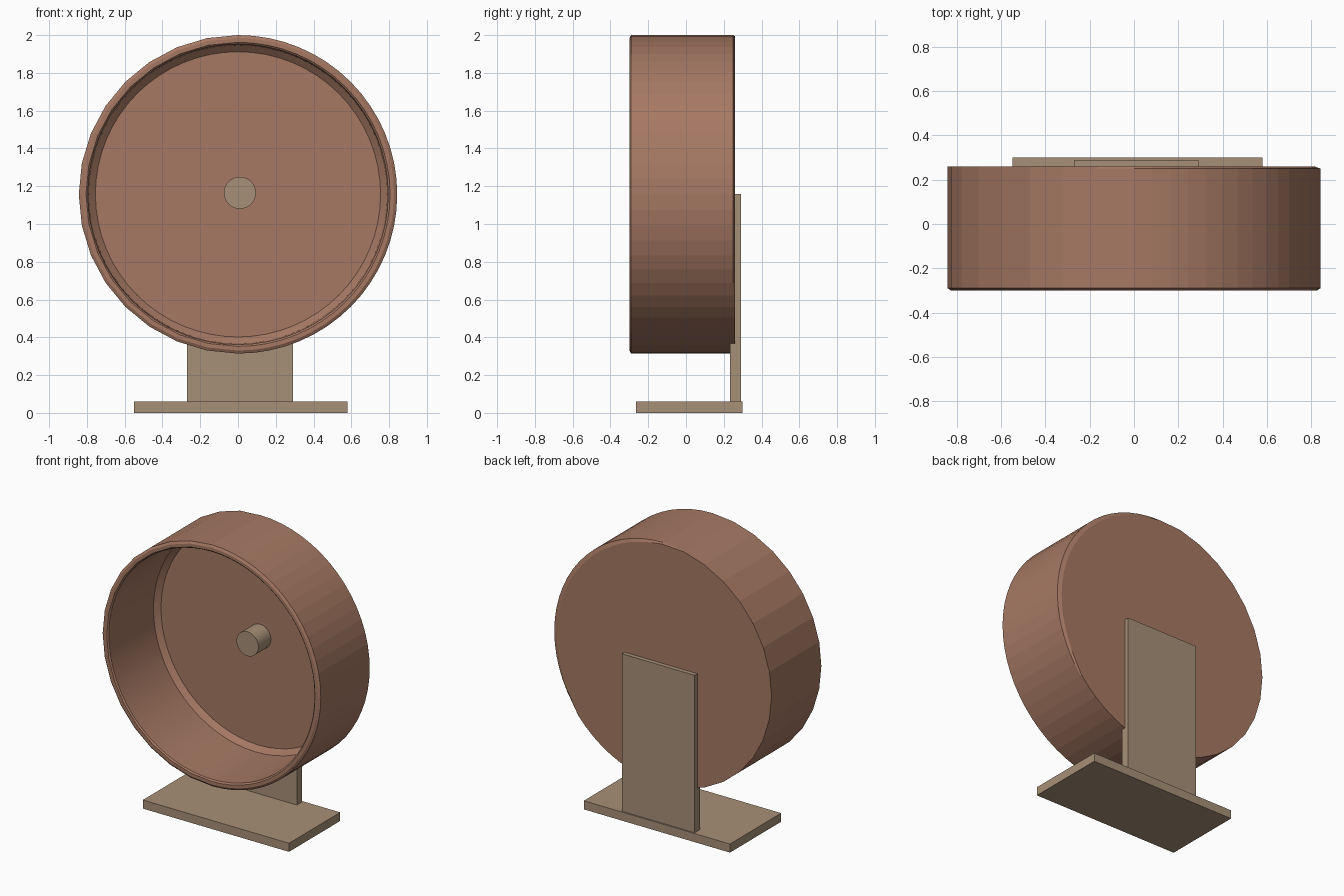
import bpy, bmesh
from math import sin, cos, radians

if "Cube" in bpy.data.objects:
    bpy.data.objects.remove(bpy.data.objects["Cube"])

def material(name, rgb):
    m = bpy.data.materials.new(name)
    m.diffuse_color = (*rgb, 1)
    m.use_nodes = True
    m.node_tree.nodes["Principled BSDF"].inputs["Base Color"].default_value = m.diffuse_color
    return m

wheel_mat = material("wheel_brown", (0.38, 0.19, 0.125))
stand_mat = material("stand_tan", (0.388, 0.278, 0.185))

def finish(bm, name, mat):
    me = bpy.data.meshes.new(name)
    bm.to_mesh(me)
    bm.free()
    me.materials.append(mat)
    ob = bpy.data.objects.new(name, me)
    bpy.context.collection.objects.link(ob)
    return ob

def box(name, lo, hi, mat):
    bm = bmesh.new()
    bmesh.ops.create_cube(bm, size=1)
    for v in bm.verts:
        v.co = [(a + b) / 2 + c * (b - a) for a, b, c in zip(lo, hi, v.co)]
    return finish(bm, name, mat)

def lathe(name, profile, angles, x, z, mat, cap_start=False, cap_end=False):
    """Revolve (radius, y) pairs about y, ordered so faces point outward.
    A radius may be a function of the angle."""
    bm = bmesh.new()
    rings = []
    for r, y in profile:
        ring = []
        for a in angles:
            rad = r(a) if callable(r) else r
            ring.append(bm.verts.new((x + rad * cos(radians(a)), y,
                                      z + rad * sin(radians(a)))))
        rings.append(ring)
    n = len(angles)
    for p, q in zip(rings, rings[1:]):
        for i in range(n):
            j = (i + 1) % n
            bm.faces.new((p[j], p[i], q[i], q[j]))
    if cap_start:
        bm.faces.new(rings[0])
    if cap_end:
        bm.faces.new(rings[-1][::-1])
    return finish(bm, name, mat)

R, Z = 0.843, 1.157
fine = [i * 5.625 for i in range(64)]
# Outer shell: finer facets on the right half, coarser on the left
mixed = [-90 + i * 5.625 for i in range(32)] + [90 + i * 11.25 for i in range(16)]

def back_radius(a):
    # back edge is bevelled only on part of the right side, tapering out
    t = (a - 27) / 65
    return R - 0.03 * (1 - t * t) ** 0.5 if abs(t) < 1 else R

# Outer shell: front lip, rim wall, back disc
lathe("wheel_shell", [(0.805, -0.30), (0.827, -0.30), (R, -0.29),
                      (R, 0.25), (back_radius, 0.26)],
      mixed, 0, Z, wheel_mat, cap_end=True)

# Inner bowl: floor, chamfer, running surface, lip
bowl = lathe("wheel_bowl", [(0.755, 0.228), (0.79, 0.195), (0.795, -0.29),
                            (0.806, -0.30)],
             fine, 0, Z, wheel_mat, cap_start=True)
for p in bowl.data.polygons:
    p.use_smooth = len(p.vertices) == 4
bpy.context.view_layer.objects.active = bowl
bowl.select_set(True)
bpy.ops.object.shade_smooth_by_angle(angle=radians(30))

# Hub on the axle
lathe("hub", [(0.085, 0.09), (0.085, 0.25)], fine[::2], 0.01, 1.165,
      stand_mat, cap_start=True, cap_end=True)

# Stand
box("upright", (-0.27, 0.232, 0.05), (0.292, 0.29, 1.16), stand_mat)
box("base", (-0.55, -0.265, 0), (0.58, 0.30, 0.06), stand_mat)
